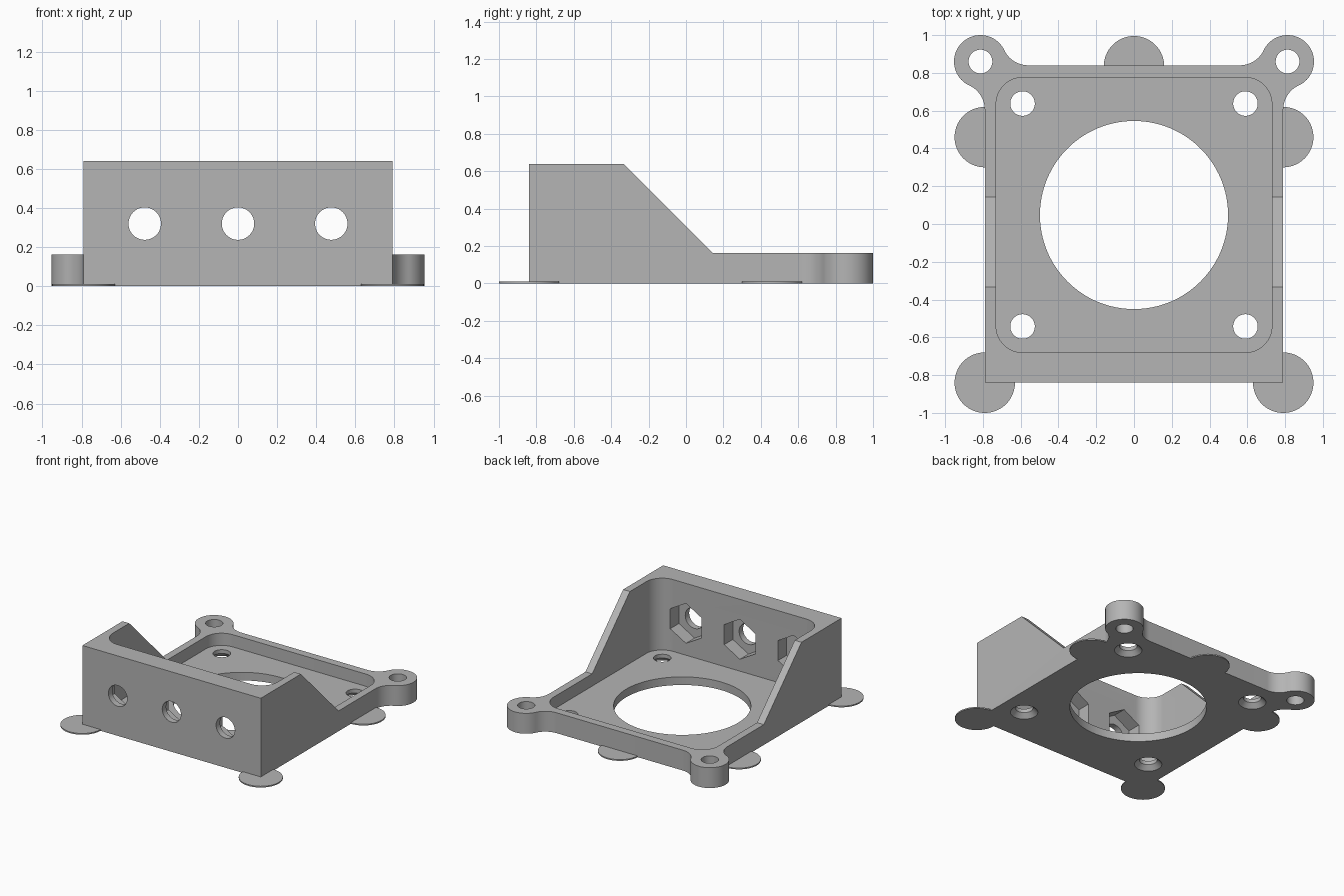
import bpy, bmesh
from math import radians, cos, sin, pi
from mathutils import Vector, Matrix

if "Cube" in bpy.data.objects:
    bpy.data.objects.remove(bpy.data.objects["Cube"], do_unlink=True)

grey = bpy.data.materials.new("plain grey")
grey.use_nodes = True
colour = (0.46, 0.46, 0.46, 1)
grey.diffuse_color = colour
grey.node_tree.nodes["Principled BSDF"].inputs["Base Color"].default_value = colour


def finish(name, bm):
    bmesh.ops.recalc_face_normals(bm, faces=bm.faces)
    mesh = bpy.data.meshes.new(name)
    bm.to_mesh(mesh)
    bm.free()
    mesh.materials.append(grey)
    obj = bpy.data.objects.new(name, mesh)
    bpy.context.collection.objects.link(obj)
    return obj


def prism(name, points, direction):
    """Extrude a flat outline along a direction."""
    bm = bmesh.new()
    face = bm.faces.new([bm.verts.new(p) for p in points])
    grown = bmesh.ops.extrude_face_region(bm, geom=[face])
    verts = [v for v in grown["geom"] if isinstance(v, bmesh.types.BMVert)]
    bmesh.ops.translate(bm, verts=verts, vec=direction)
    return finish(name, bm)


def rod(name, centre, r1, r2, depth, sides=64, matrix=Matrix()):
    bm = bmesh.new()
    bmesh.ops.create_cone(bm, cap_ends=True, segments=sides, radius1=r1, radius2=r2,
                          depth=depth, matrix=Matrix.Translation(centre) @ matrix)
    return finish(name, bm)


def arc(cx, cy, r, start, end, steps):
    angles = [radians(start + (end - start) * i / steps) for i in range(steps + 1)]
    return [(cx + r * cos(a), cy + r * sin(a)) for a in angles]


def cut(target, cutter):
    cutter.hide_render = True
    mod = target.modifiers.new("cut", "BOOLEAN")
    mod.operation = "DIFFERENCE"
    mod.solver = "EXACT"
    mod.object = cutter
    bpy.context.view_layer.objects.active = target
    bpy.ops.object.modifier_apply(modifier=mod.name)
    bpy.data.objects.remove(cutter, do_unlink=True)


def smooth(obj):
    bpy.ops.object.select_all(action="DESELECT")
    obj.select_set(True)
    bpy.context.view_layer.objects.active = obj
    bpy.ops.object.shade_smooth_by_angle(angle=radians(30))


W, D, H, LOW, FLOOR = 0.79, 0.84, 0.64, 0.163, 0.065
EAR_X, EAR_Y, R, MID = 0.813, 0.86, 0.14, 0.0475

# Bracket body: plan outline with two filleted ears at the back
half = [(W, -D)]
half += arc(0.93, 0.606, R, 180, 114.7, 12)
half += arc(EAR_X, EAR_Y, R, -65.3, 154.6, 40)[1:]
half += arc(0.56, 0.98, R, -25.4, -90, 12)[1:]
outline = half + [(-x, y) for x, y in reversed(half)]
body = prism("bracket_body", [(x, y, 0) for x, y in outline], (0, 0, H))

# Remove everything above the sloping side profile
slope = [(-0.493, 0.8), (-0.333, H), (0.144, LOW), (1.2, LOW), (1.2, 0.8)]
cut(body, prism("slope_cutter", [(-1.2, y, z) for y, z in slope], (2.4, 0, 0)))

# Rounded pocket and large round opening
pocket = []
for sx, sy, start in [(1, 1, 0), (-1, 1, 90), (-1, -1, 180), (1, -1, 270)]:
    pocket += arc(sx * (0.73 - R), MID + sy * (0.728 - R), R, start, start + 90, 16)
cut(body, prism("pocket_cutter", [(x, y, FLOOR) for x, y in pocket], (0, 0, 1)))
cut(body, rod("opening_cutter", (0, MID, 0), 0.498, 0.498, 0.6, 128))

for side in (-1, 1):
    # Ear holes
    cut(body, rod("ear_hole_cutter", (side * EAR_X, EAR_Y, 0), 0.063, 0.063, 0.6, 48))
    # Floor screw holes, countersunk from below
    for y in (MID - 0.59, MID + 0.59):
        cut(body, rod("screw_cutter", (side * 0.59, y, 0), 0.065, 0.065, 0.4, 48))
        cut(body, rod("sink_cutter", (side * 0.59, y, 0), 0.135, 0.065, 0.07, 48))

# Front wall holes with hexagonal nut recesses on the inside
turn = Matrix.Rotation(pi / 2, 4, "X")
for x in (-0.477, 0, 0.477):
    cut(body, rod("wall_hole_cutter", (x, -0.8, 0.32), 0.083, 0.083, 0.5, 48, turn))
    hexagon = [Vector((x + 0.16 * sin(i * pi / 3), -0.79, 0.32 + 0.16 * cos(i * pi / 3)))
               for i in range(6)]
    cut(body, prism("nut_cutter", hexagon, (0, 0.25, 0)))
smooth(body)

# Thin round anchor pads under the corners and edges
pads = {"front_left_pad": (W, -D), "front_right_pad": (-W, -D),
        "left_pad": (W, 0.46), "right_pad": (-W, 0.46), "back_pad": (0, 0.835)}
for name, (x, y) in pads.items():
    smooth(rod(name, (x, y, 0.005), 0.16, 0.16, 0.01, 64))
